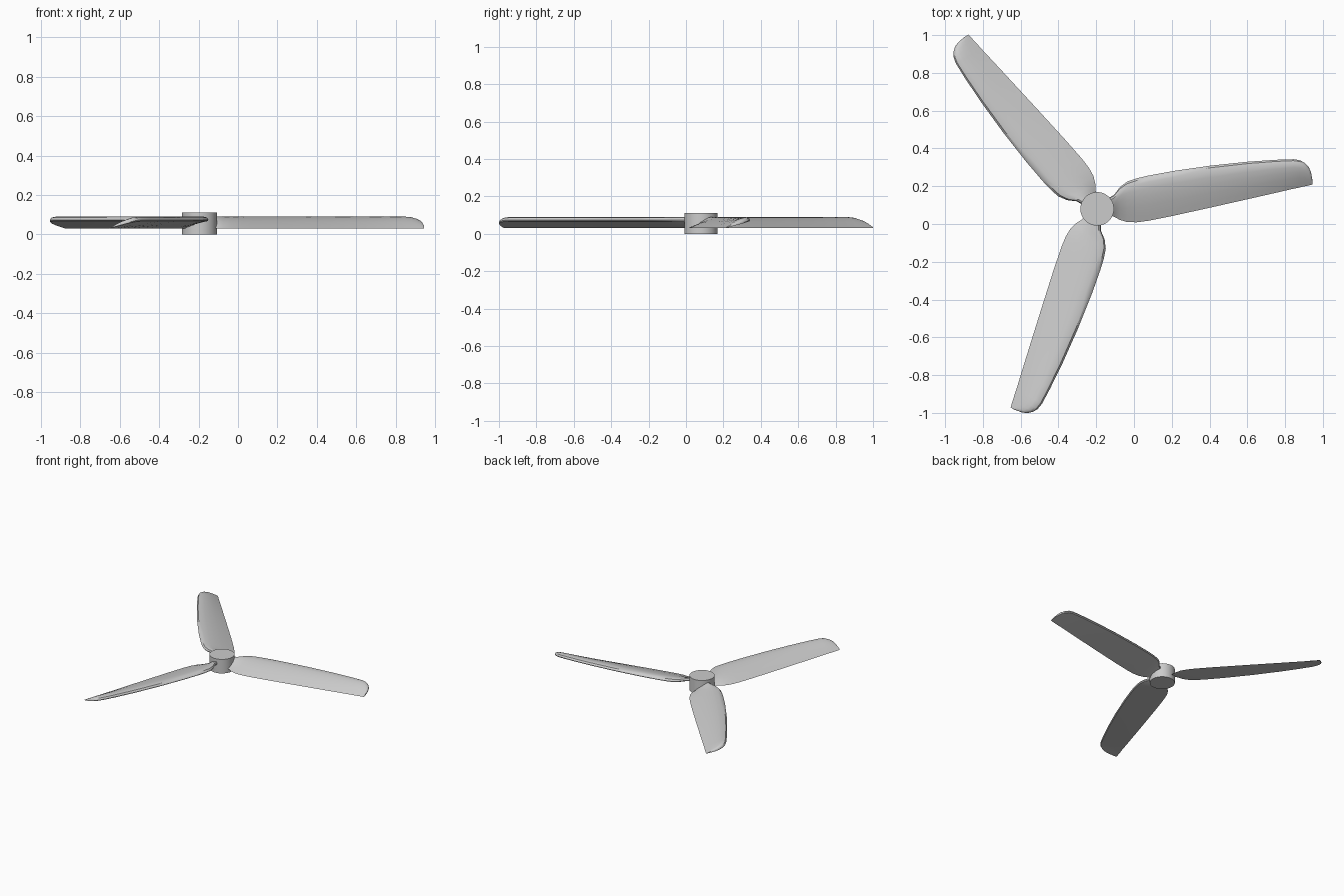
import bpy, bmesh, math
from mathutils import Matrix, Vector

cube = bpy.data.objects.get("Cube")
if cube:
    bpy.data.objects.remove(cube)

HUB = Vector((-0.195, 0.08, 0.0))

grey = bpy.data.materials.new("light grey")
grey.use_nodes = True
colour = (0.6, 0.6, 0.6, 1)
grey.diffuse_color = colour
grey.node_tree.nodes["Principled BSDF"].inputs["Base Color"].default_value = colour


def finish(bm, name, angle):
    bmesh.ops.recalc_face_normals(bm, faces=bm.faces[:])
    mesh = bpy.data.meshes.new(name)
    bm.to_mesh(mesh)
    bm.free()
    mesh.materials.append(grey)
    obj = bpy.data.objects.new(name, mesh)
    bpy.context.collection.objects.link(obj)
    bpy.ops.object.select_all(action="DESELECT")
    obj.select_set(True)
    bpy.context.view_layer.objects.active = obj
    bpy.ops.object.shade_smooth_by_angle(angle=math.radians(angle))
    return obj


# Hub: short plain cylinder
bm = bmesh.new()
bmesh.ops.create_cone(bm, cap_ends=True, segments=48, radius1=0.089, radius2=0.089,
                      depth=0.11, matrix=Matrix.Translation(HUB + Vector((0, 0, 0.055))))
finish(bm, "hub", 40)

# Blade stations along the span: distance, trailing edge, leading edge, share of full chord
STATIONS = [
    (0.05, -0.03, 0.05, 1), (0.09, -0.042, 0.075, 1), (0.12, -0.058, 0.115, 1),
    (0.16, -0.07, 0.145, 1), (0.21, -0.071, 0.162, 1), (0.27, -0.063, 0.176, 1),
    (0.4, -0.037, 0.2, 1), (0.6, 0.007, 0.229, 1), (0.8, 0.052, 0.25, 1),
    (0.95, 0.086, 0.26, 1), (1.04, 0.107, 0.263, 1), (1.075, 0.114, 0.257, 0.95),
    (1.1, 0.12, 0.243, 0.82), (1.12, 0.124, 0.222, 0.66),
    (1.132, 0.127, 0.195, 0.46), (1.14, 0.129, 0.15, 0.15),
]
# Section: chord fraction and height, over the top and back along the flat underside
TOP = [(0, 0.03), (0.15, 0.044), (0.35, 0.062), (0.55, 0.077), (0.72, 0.086),
       (0.86, 0.09), (0.95, 0.086), (1, 0.074)]
UNDER = [(0.97, 0.067), (0.5, 0.048)]


def make_blade(name, turn):
    bm = bmesh.new()
    place = Matrix.Translation(HUB) @ Matrix.Rotation(math.radians(turn), 4, "Z")
    rings = []
    for x, trail, lead, share in STATIONS:
        ring = []
        for t, z in TOP + UNDER:
            height = 0.03 + (z - 0.03) * share
            ring.append(bm.verts.new(place @ Vector((x, trail + (lead - trail) * t, height))))
        rings.append(ring)
    count = len(rings[0])
    for a, b in zip(rings, rings[1:]):
        for i in range(count):
            j = (i + 1) % count
            bm.faces.new((a[i], a[j], b[j], b[i]))
    bm.faces.new(rings[0])
    bm.faces.new(rings[-1])
    finish(bm, name, 35)


for label, turn in (("left", 0), ("back", 120), ("front", 240)):
    make_blade(label + "_blade", turn)
